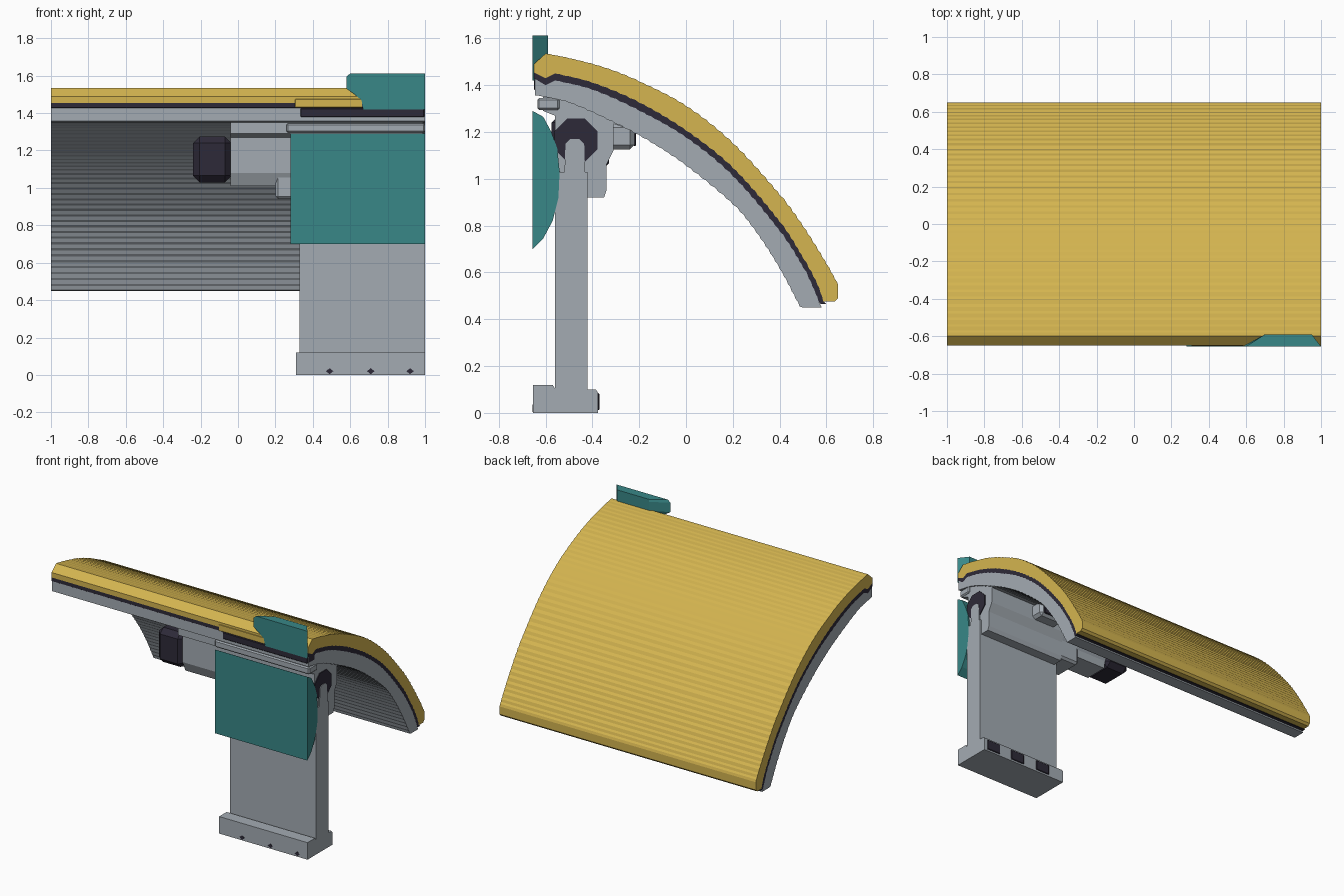
import bpy, bmesh, math
from mathutils import Vector


def material(name, rgb):
    m = bpy.data.materials.new(name)
    m.diffuse_color = (*rgb, 1)
    return m


YELLOW = material("ochre_yellow", (0.66, 0.46, 0.08))
TEAL = material("teal", (0.04, 0.245, 0.245))
GREY = material("light_grey", (0.37, 0.41, 0.45))
DARK = material("dark_slate", (0.027, 0.023, 0.04))


def prism(name, pts, a, b, mat, axis="x", bevel=0.0):
    """Extrude a closed (y,z) profile along x, or an (x,z) profile along y."""
    bm = bmesh.new()
    place = (lambda p, t: (t, p[0], p[1])) if axis == "x" else (lambda p, t: (p[0], t, p[1]))
    lo = [bm.verts.new(place(p, a)) for p in pts]
    hi = [bm.verts.new(place(p, b)) for p in pts]
    bm.faces.new(lo)
    bm.faces.new(hi[::-1])
    for i in range(len(pts)):
        j = (i + 1) % len(pts)
        bm.faces.new((lo[j], lo[i], hi[i], hi[j]))
    bmesh.ops.recalc_face_normals(bm, faces=bm.faces)
    if bevel:
        bmesh.ops.bevel(bm, geom=bm.edges[:], offset=bevel, segments=1, affect='EDGES')
    me = bpy.data.meshes.new(name)
    bm.to_mesh(me)
    bm.free()
    me.materials.append(mat)
    ob = bpy.data.objects.new(name, me)
    bpy.context.collection.objects.link(ob)
    return ob


def box(name, x, y, z, mat, bevel=0.0):
    pts = [(y[0], z[0]), (y[1], z[0]), (y[1], z[1]), (y[0], z[1])]
    return prism(name, pts, x[0], x[1], mat, bevel=bevel)


def octagon(cy, cz, r):
    return [(cy + r * math.cos(math.radians(22.5 + 45 * i)),
             cz + r * math.sin(math.radians(22.5 + 45 * i))) for i in range(8)]


def stepped(pts, pitch=0.04):
    """Resample a smooth curve through the points and turn it into shallow steps."""
    v = [Vector(p) for p in pts]
    v = [2 * v[0] - v[1]] + v + [2 * v[-1] - v[-2]]
    out = []
    for a, b, c, d in zip(v, v[1:], v[2:], v[3:]):
        n = max(1, round((c - b).length / pitch))
        for k in range(n):
            t = k / n
            out.append(0.5 * (2 * b + (c - a) * t + (2 * a - 5 * b + 4 * c - d) * t * t
                              + (3 * b - a - 3 * c + d) * t ** 3))
    out.append(v[-2])
    res = []
    for p, q in zip(out, out[1:]):
        e = q - p
        res += [p, Vector((p.x + e.x * 0.62, p.y + e.y * 0.4))]
    return [tuple(p) for p in res + [out[-1]]]


# curved roof: three stacked layers sharing their boundary curves
top = stepped([(-0.6, 1.535), (-0.5, 1.515), (-0.35, 1.475), (-0.2, 1.415), (0, 1.31),
               (0.2, 1.15), (0.4, 0.93), (0.5, 0.795), (0.6, 0.635), (0.65, 0.545)])
mid = stepped([(-0.56, 1.45), (-0.4, 1.41), (-0.2, 1.325), (0, 1.205), (0.2, 1.045),
               (0.4, 0.815), (0.5, 0.66), (0.56, 0.55), (0.585, 0.48)])
low = stepped([(-0.56, 1.42), (-0.4, 1.38), (-0.2, 1.29), (0, 1.175), (0.2, 1.01),
               (0.4, 0.775), (0.5, 0.62), (0.54, 0.54), (0.565, 0.48)])
under = stepped([(-0.645, 1.357), (-0.5, 1.325), (-0.3, 1.235), (-0.15, 1.155), (0, 1.055),
                 (0.2, 0.89), (0.3, 0.77), (0.4, 0.615), (0.485, 0.455)])
mid = [(-0.65, 1.455), (-0.6, 1.43)] + mid
low = [(-0.65, 1.43), (-0.6, 1.40)] + low
prism("roof_skin", [(-0.65, 1.49)] + top + [(0.65, 0.49), (0.635, 0.475), (0.585, 0.475)] + mid[::-1],
      -1, 1, YELLOW)
prism("roof_seal", mid + [(0.6, 0.465), (0.575, 0.465)] + low[::-1], -1, 1, DARK)
prism("roof_lining", [(-0.645, 1.43), (-0.6, 1.40)] + low[2:] + [(0.58, 0.45), (0.5, 0.45)] + under[::-1],
      -1, 1, GREY)

# front edge above the post
box("seal_drop", (0.33, 1), (-0.65, -0.57), (1.375, 1.43), DARK, 0.008)
box("skin_drop", (0.3, 0.67), (-0.652, -0.59), (1.425, 1.48), YELLOW, 0.008)
box("edge_rail", (0.26, 1), (-0.635, -0.54), (1.295, 1.345), GREY, 0.008)

# upper sign plate, tapering toward the back
plate = prism("upper_plate", [(0.67, 1.42), (0.66, 1.47), (0.61, 1.51), (0.58, 1.53), (0.58, 1.595),
                              (0.6, 1.612), (1, 1.612), (1, 1.42)], -0.655, -0.59, TEAL, "y")
for v in plate.data.vertices:
    if v.co.y > -0.6:
        v.co.x = min(max(v.co.x, 0.7), 0.95)

# lower front panel with a bowed back
prism("front_panel", [(-0.655, 0.7), (-0.61, 0.745), (-0.57, 0.82), (-0.545, 0.92), (-0.54, 1.03),
                      (-0.55, 1.13), (-0.575, 1.2), (-0.61, 1.265), (-0.655, 1.29)], 0.28, 1, TEAL)

# crossbeam hanging under the roof
prism("crossbeam", [(-0.53, 1.01), (-0.56, 1.08), (-0.56, 1.27), (-0.61, 1.29), (-0.61, 1.37),
                    (-0.5, 1.39), (-0.25, 1.27), (-0.25, 1.215), (-0.31, 1.235), (-0.31, 1.12),
                    (-0.35, 1.06), (-0.36, 1.01)], -0.04, 0.99, GREY)
box("beam_ledge", (0.2, 0.99), (-0.55, -0.34), (0.94, 1.1), GREY, 0.015)
box("beam_end_cap", (-0.24, -0.035), (-0.575, -0.33), (1.03, 1.275), DARK, 0.035)

# round pivot seen at the outer end, with the post tongue inside it
prism("pivot_ring", octagon(-0.47, 1.165, 0.1), 0.98, 0.996, DARK)
prism("post_tongue", [(-0.52, 1.0), (-0.43, 1.0), (-0.435, 1.15), (-0.455, 1.17), (-0.495, 1.17),
                      (-0.515, 1.15)], 0.98, 1, GREY)

# post and foot
box("post", (0.33, 1), (-0.56, -0.42), (0.05, 1.03), GREY)
prism("post_bracket", [(-0.42, 0.92), (-0.35, 0.92), (-0.34, 0.95), (-0.34, 1.06), (-0.31, 1.12),
                       (-0.31, 1.26), (-0.42, 1.26)], 0.35, 0.99, GREY)
prism("foot", [(-0.653, 0), (-0.375, 0), (-0.375, 0.085), (-0.385, 0.1), (-0.5, 0.1), (-0.56, 0.105),
               (-0.57, 0.12), (-0.653, 0.12)], 0.31, 1, GREY)
for i, x in enumerate((0.49, 0.71, 0.92)):
    box(f"foot_socket_{i}", (x - 0.055, x + 0.055), (-0.38, -0.37), (0.012, 0.085), DARK, 0.004)
    prism(f"foot_slot_{i}", [(x - 0.02, 0.02), (x, 0.004), (x + 0.02, 0.02), (x, 0.036)],
          -0.655, -0.64, DARK, "y")

# lamp fitting behind the post
box("lamp_housing", (0.43, 0.63), (-0.33, -0.22), (1.125, 1.24), GREY, 0.02)
box("lamp_lens", (0.455, 0.605), (-0.225, -0.213), (1.14, 1.215), DARK, 0.004)
